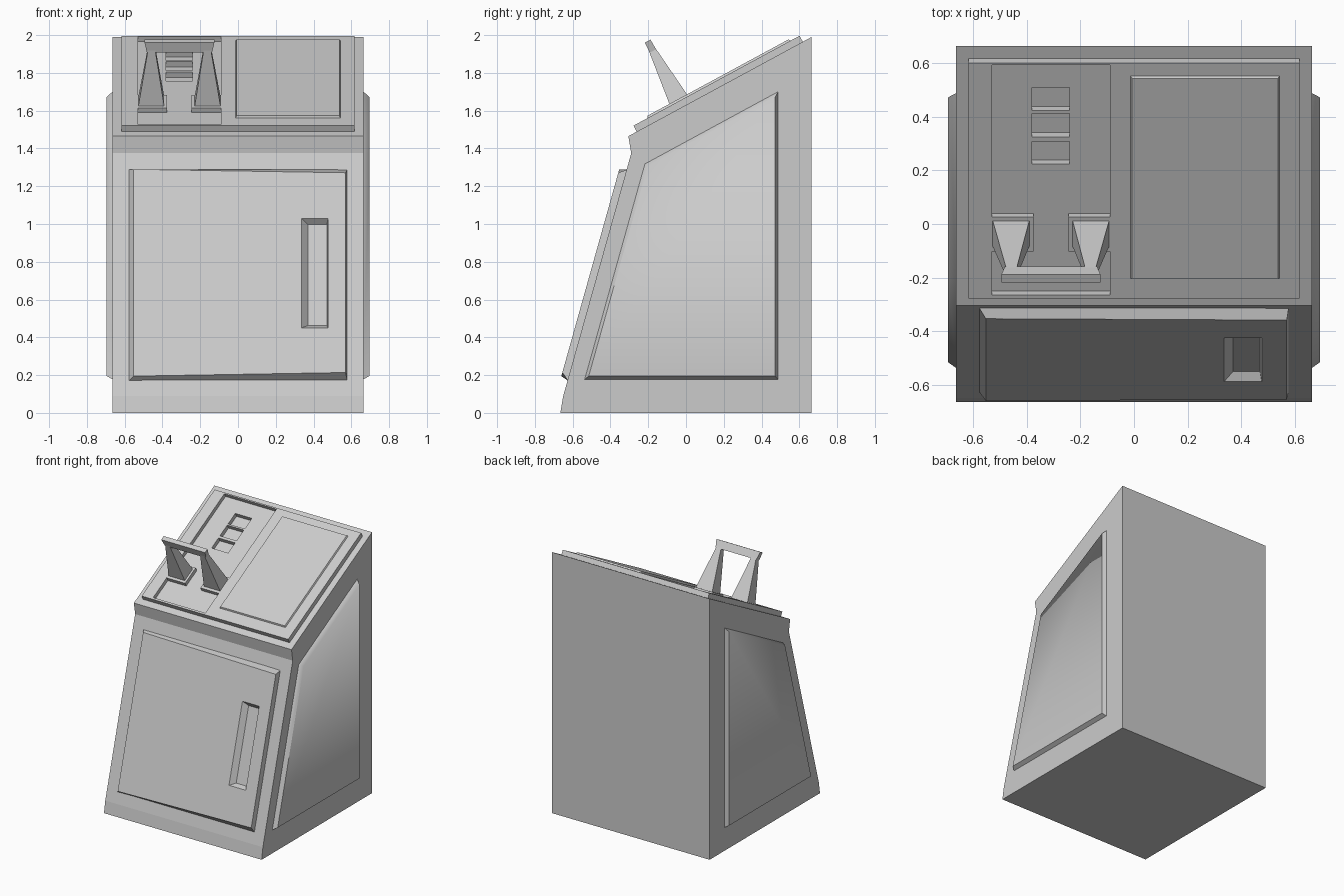
import bpy, bmesh, math
from mathutils import Matrix, Vector

if "Cube" in bpy.data.objects:
    bpy.data.objects.remove(bpy.data.objects["Cube"])


def frame(a, b, h, o):
    """Matrix whose local axes are a, b, h with origin o."""
    m = Matrix((a, b, h)).transposed().to_4x4()
    m.translation = Vector(o)
    return m


def slope_frame(p, q):
    """Working plane on a sloped face running from p to q in (y, z)."""
    v = Vector((0, q[0] - p[0], q[1] - p[1])).normalized()
    x = Vector((1, 0, 0))
    return frame(x, v, x.cross(v), (0, p[0], p[1]))


def loft(name, mat, base, h0, top, h1):
    """Solid between two outlines at heights h0 and h1 above a plane."""
    bm = bmesh.new()
    lo = [bm.verts.new(mat @ Vector((a, b, h0))) for a, b in base]
    hi = [bm.verts.new(mat @ Vector((a, b, h1))) for a, b in top]
    bm.faces.new(lo)
    bm.faces.new(hi)
    n = len(lo)
    for i in range(n):
        j = (i + 1) % n
        bm.faces.new((lo[i], lo[j], hi[j], hi[i]))
    bmesh.ops.recalc_face_normals(bm, faces=bm.faces)
    me = bpy.data.meshes.new(name)
    bm.to_mesh(me)
    bm.free()
    ob = bpy.data.objects.new(name, me)
    bpy.context.collection.objects.link(ob)
    return ob


def rect(x0, x1, y0, y1):
    return [(x0, y0), (x1, y0), (x1, y1), (x0, y1)]


def block(name, mat, r, h0, h1, inset=0.0):
    x0, x1, y0, y1 = r
    i = inset
    return loft(name, mat, rect(*r), h0, rect(x0 + i, x1 - i, y0 + i, y1 - i), h1)


def cut(target, cutter):
    cutter.hide_render = True
    cutter.hide_viewport = False
    m = target.modifiers.new("cut", 'BOOLEAN')
    m.operation = 'DIFFERENCE'
    m.solver = 'EXACT'
    m.object = cutter
    bpy.context.view_layer.objects.active = target
    bpy.ops.object.modifier_apply(modifier=m.name)


def smooth(ob):
    bpy.ops.object.select_all(action='DESELECT')
    ob.select_set(True)
    bpy.context.view_layer.objects.active = ob
    bpy.ops.object.shade_smooth_by_angle(angle=math.radians(60))


# Cabinet body: side profile extruded across x
profile = [(-0.665, 0), (-0.65, 0.09), (-0.29, 1.375), (-0.305, 1.465), (0.665, 1.99), (0.665, 0)]
SIDE = frame((0, 1, 0), (0, 0, 1), (1, 0, 0), (0, 0, 0))
body = loft("cabinet_body", SIDE, profile, -0.665, profile, 0.665)
FRONT = slope_frame(profile[1], profile[2])
TOP = slope_frame(profile[3], profile[4])

# Raised side panels with chamfered rims, mirrored
outer = [(-0.54, 0.175), (-0.22, 1.32), (0.49, 1.705), (0.49, 0.175)]
inner = [(-0.515, 0.195), (-0.203, 1.306), (0.472, 1.672), (0.472, 0.195)]
side = loft("side_panel", SIDE, outer, 0.66, inner, 0.695)
mir = side.modifiers.new("mirror", 'MIRROR')
mir.use_axis = (True, False, False)
smooth(side)

# Front door with bevelled edges and a recessed grip
door = loft("front_door", FRONT,
            rect(-0.58, 0.578, 0.083, 1.246), -0.005,
            [(-0.553, 0.098), (0.57, 0.118), (0.57, 1.216), (-0.553, 1.235)], 0.038)
grip = loft("grip_cutter", FRONT,
            rect(0.37, 0.47, 0.385, 0.94), 0.004,
            rect(0.335, 0.477, 0.363, 0.966), 0.039)
cut(door, grip)

# Control plate on the sloped top
plate = block("control_plate", TOP, (-0.618, 0.618, 0.05, 1.05), -0.005, 0.036)
cutters = [grip]
bay = block("bay_cutter", TOP, (-0.53, -0.09, 0.065, 1.04), 0.006, 0.08)
cut(plate, bay)
cutters.append(bay)

# Three small slots in the bay floor
for u0, u1 in ((0.605, 0.70), (0.72, 0.82), (0.832, 0.93)):
    slot = block("slot_cutter", TOP, (-0.38, -0.24, u0, u1), -0.026, 0.06)
    cut(plate, slot)
    cut(body, slot)
    cutters.append(slot)

# Raised screen
screen = block("screen", TOP, (-0.015, 0.545, 0.133, 0.998), 0.03, 0.047, 0.008)
smooth(screen)

# Pull handle: two feet, two tapered legs and a crossbar
CX = -0.31
for s, label in ((-1, "left"), (1, "right")):
    def span(a, b):
        return sorted((CX + s * a, CX + s * b))
    block("handle_foot_" + label, TOP, (*span(0.065, 0.22), 0.25, 0.395), 0.0, 0.035)
    loft("handle_leg_" + label, TOP,
         rect(*span(0.08, 0.218), 0.27, 0.38), 0.03,
         rect(*span(0.13, 0.165), 0.312, 0.346), 0.36)
loft("handle_crossbar", TOP,
     rect(CX - 0.172, CX + 0.172, 0.31, 0.348), 0.335,
     rect(CX - 0.185, CX + 0.185, 0.312, 0.346), 0.394)

# Remove the cutters
for c in cutters:
    bpy.data.objects.remove(c, do_unlink=True)
